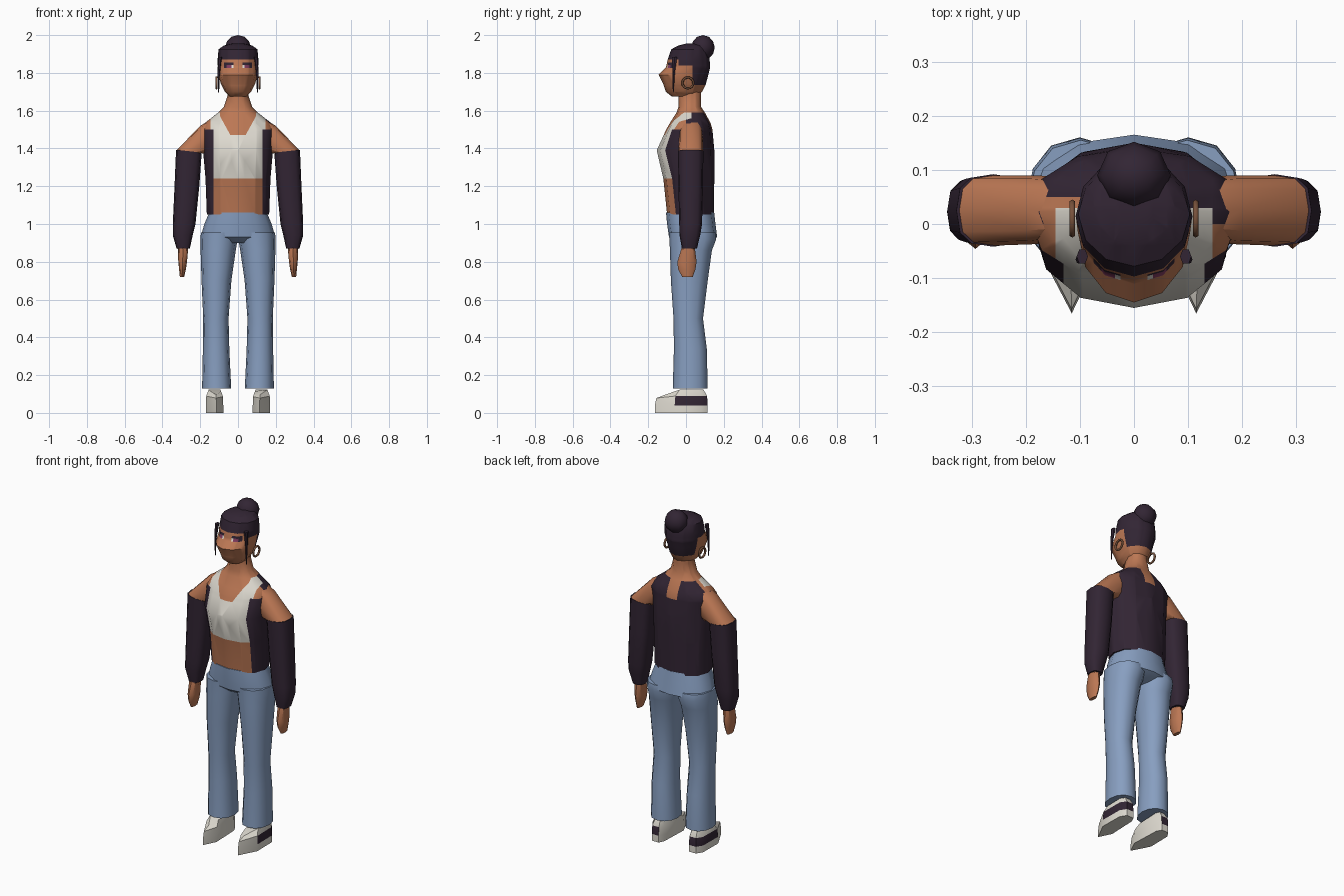
import bpy, bmesh, math
from mathutils import Vector

if "Cube" in bpy.data.objects:
    bpy.data.objects.remove(bpy.data.objects["Cube"])

COLORS = {
    "skin": (0.50, 0.185, 0.088),
    "dark_cloth_and_hair": (0.032, 0.0185, 0.034),
    "white_cloth": (0.73, 0.70, 0.63),
    "denim_blue": (0.245, 0.345, 0.53),
    "earring_bronze": (0.19, 0.085, 0.045),
    "eye_plum": (0.22, 0.045, 0.114),
}
MATS = []
for mat_name, rgb in COLORS.items():
    m = bpy.data.materials.new(mat_name)
    m.diffuse_color = (*rgb, 1)
    m.use_nodes = True
    m.node_tree.nodes["Principled BSDF"].inputs["Base Color"].default_value = m.diffuse_color
    MATS.append(m)
SKIN, DARK, WHITE, BLUE, BRONZE, PLUM = range(6)


def finish(name, bm, color=SKIN, cuts=(), rule=None, angle=40):
    """Cut faces along planes, colour them by rule, and make a smooth object."""
    for co, no in cuts:
        bmesh.ops.bisect_plane(bm, geom=bm.verts[:] + bm.edges[:] + bm.faces[:],
                               dist=1e-5, plane_co=co, plane_no=no)
    bmesh.ops.recalc_face_normals(bm, faces=bm.faces[:])
    for f in bm.faces:
        f.smooth = True
        f.material_index = rule(f.calc_center_median(), f.normal) if rule else color
    me = bpy.data.meshes.new(name)
    bm.to_mesh(me)
    bm.free()
    for m in MATS:
        me.materials.append(m)
    me.set_sharp_from_angle(angle=math.radians(angle))
    ob = bpy.data.objects.new(name, me)
    bpy.context.collection.objects.link(ob)
    return ob


def skin_loops(bm, loops):
    """Join vertex loops into a capped tube."""
    loops = [[bm.verts.new(p) for p in loop] for loop in loops]
    n = len(loops[0])
    for a, b in zip(loops, loops[1:]):
        for i in range(n):
            bm.faces.new((a[i], a[(i + 1) % n], b[(i + 1) % n], b[i]))
    bm.faces.new(loops[0])
    bm.faces.new(loops[-1])


def loft(name, rings, sides=12, power=2.2, flip=1, **kw):
    """Ring: (x0, z0, x1, z1, y0, y1), an oval between two side points."""
    loops = []
    for x0, z0, x1, z1, y0, y1 in rings:
        loop = []
        for i in range(sides):
            a = 2 * math.pi * i / sides
            u, v = [math.copysign(abs(t) ** (2 / power), t) for t in (math.cos(a), math.sin(a))]
            t = (u + 1) / 2
            loop.append((flip * (x0 + (x1 - x0) * t), (y0 + y1) / 2 + v * (y1 - y0) / 2,
                         z0 + (z1 - z0) * t))
        loops.append(loop)
    bm = bmesh.new()
    skin_loops(bm, loops)
    return finish(name, bm, **kw)


def level(rows):
    """Symmetric level rings from (z, half width, front y, back y)."""
    return [(-w, z, w, z, y0, y1) for z, w, y0, y1 in rows]


def limb(rows):
    """Level one-sided rings from (z, inner x, outer x, front y, back y)."""
    return [(a, z, b, z, y0, y1) for z, a, b, y0, y1 in rows]


def xc(*vals):
    return [((s * v, 0, 0), (1, 0, 0)) for v in vals for s in (-1, 1)]


def yc(*vals):
    return [((0, v, 0), (0, 1, 0)) for v in vals]


def zc(*vals):
    return [((0, 0, v), (0, 0, 1)) for v in vals]


# Torso and neck, with crop top and open jacket cut into the surface
def torso_rule(c, n):
    x, y, z = abs(c.x), c.y, c.z
    if z > 1.59:
        return SKIN
    if z > 1.5 and 0.095 < x < 0.145 and y < 0.03:
        return WHITE
    if y > 0:
        if x < 0.035 and z > 1.49:
            return SKIN
        if c.x < -0.1 and z > 1.535 and y < 0.05:
            return SKIN
        return DARK
    if x > 0.13:
        return DARK if z < 1.5 else SKIN
    if z < 1.24:
        return SKIN
    if z > 1.47 and x < 0.04 + (z - 1.47) * 0.55:
        return SKIN
    return WHITE


neckline = [((s * 0.04, 0, 1.47), (1, 0, -s * 0.55)) for s in (-1, 1)]
loft("torso", level([
    (1.05, .165, -.10, .147), (1.24, .172, -.12, .15), (1.39, .185, -.155, .15),
    (1.50, .195, -.105, .14), (1.535, .175, -.085, .13), (1.59, .105, -.05, .10),
    (1.62, .075, -.04, .08), (1.68, .055, -.04, .08), (1.74, .055, -.04, .08)]),
    cuts=zc(1.24, 1.47, 1.49, 1.5) + xc(.035, .095, .13, .145) + yc(0, .03, .05) + neckline,
    rule=torso_rule)


# Head with hairline and painted eyes
def head_rule(c, n):
    x, y, z = abs(c.x), c.y, c.z
    if z > 1.87 or (y > -0.04 and z > 1.84) or (y > 0.035 and z > 1.735):
        return DARK
    if y < -0.04 and 0.025 < x < 0.075 and 1.825 < z < 1.855:
        if z > 1.842:
            return DARK
        return PLUM if 0.035 < x < 0.06 else (WHITE if x < 0.035 else DARK)
    return SKIN


loft("head", level([
    (1.675, .045, -.075, .06), (1.70, .07, -.107, .085), (1.74, .09, -.12, .105),
    (1.79, .104, -.145, .118), (1.83, .107, -.106, .128), (1.87, .108, -.097, .125),
    (1.925, .103, -.078, .115), (1.945, .075, -.04, .10), (1.955, .03, 0, .06)]),
    power=2.0, rule=head_rule,
    cuts=zc(1.735, 1.825, 1.84, 1.842, 1.855) + xc(.025, .035, .06, .075) + yc(-.04, .035))

# Hair bun
bm = bmesh.new()
bmesh.ops.create_uvsphere(bm, u_segments=8, v_segments=6, radius=1)
for v in bm.verts:
    v.co = Vector((v.co.x * .068, v.co.y * .062 + .09, v.co.z * .066 + 1.934))
finish("hair_bun", bm, DARK, angle=60)

# Hips
loft("hips", level([
    (1.062, .152, -.106, .149), (1.0, .178, -.10, .156), (.93, .198, -.09, .165),
    (.90, .17, -.05, .10)]), color=BLUE)

SHOE = [(.085, .085), (.10, .115), (.145, .115), (.168, .08),
        (.17, -.06), (.115, -.165), (.078, -.09)]

for s, side in ((-1, "right"), (1, "left")):
    # Trouser leg
    loft(side + "_trouser_leg", limb([
        (.955, .0, .196, -.09, .155), (.92, .002, .199, -.088, .16),
        (.86, .012, .198, -.085, .137), (.70, .035, .193, -.08, .115),
        (.50, .05, .184, -.066, .09), (.34, .046, .186, -.064, .11),
        (.13, .036, .19, -.07, .115)]), flip=s, color=BLUE)

    # Bare shoulder
    loft(side + "_shoulder", [(.13, 1.40, .14, 1.555, -.03, .085),
                              (.155, 1.37, .20, 1.52, -.037, .09),
                              (.195, 1.375, .325, 1.39, -.04, .09)],
         power=2.8, flip=s, color=SKIN)

    # Loose sleeve
    loft(side + "_sleeve", [(.192, 1.378, .328, 1.393, -.042, .092),
                            (.205, 1.2, .336, 1.2, -.04, .09),
                            (.225, 1.0, .345, 1.0, -.036, .085),
                            (.24, .94, .345, .94, -.034, .075),
                            (.255, .87, .325, .87, -.022, .058)],
         power=2.8, flip=s, color=DARK)

    # Hand
    loft(side + "_hand", limb([(.89, .262, .32, -.018, .045), (.80, .27, .316, -.046, .056),
                               (.76, .276, .312, -.042, .05), (.72, .285, .308, -.02, .036)]),
         sides=8, flip=s, color=SKIN)

    # Shoe with a dark band on the outer side and heel
    loops = []
    for z, k in ((0, 1), (.04, 1), (.09, .96), (.125, .72)):
        loops.append([(s * (.12 + (x - .12) * k), .03 + (y - .03) * k,
                       z + (.25 if z > .1 else .1 if z > .05 else 0) * min(y + .05, 0))
                      for x, y in SHOE])
    bm = bmesh.new()
    skin_loops(bm, loops)

    def shoe_rule(c, n, s=s):
        band = .04 < c.z < .09 and c.y > -.06 and abs(n.z) < .5
        return DARK if band and (n.x * s > .3 or n.y > .8) else WHITE
    finish(side + "_shoe", bm, rule=shoe_rule, angle=35)

    # Loose strand of hair
    loft(side + "_hair_strand", limb([(1.885, .085, .106, -.075, -.045),
                                      (1.80, .096, .108, -.073, -.058),
                                      (1.695, .10, .105, -.07, -.065)]),
         sides=6, flip=s, color=DARK)

    # Hoop earring
    bm = bmesh.new()
    loops = []
    for i in range(16):
        a = 2 * math.pi * i / 16
        ring = []
        for j in range(6):
            b = 2 * math.pi * j / 6
            r = .029 + .006 * math.cos(b)
            ring.append(bm.verts.new((s * .114 + .006 * math.sin(b),
                                      .01 + r * math.cos(a), 1.747 + r * math.sin(a))))
        loops.append(ring)
    for i in range(16):
        p, q = loops[i], loops[(i + 1) % 16]
        for j in range(6):
            bm.faces.new((p[j], p[(j + 1) % 6], q[(j + 1) % 6], q[j]))
    finish(side + "_earring", bm, BRONZE, angle=70)
